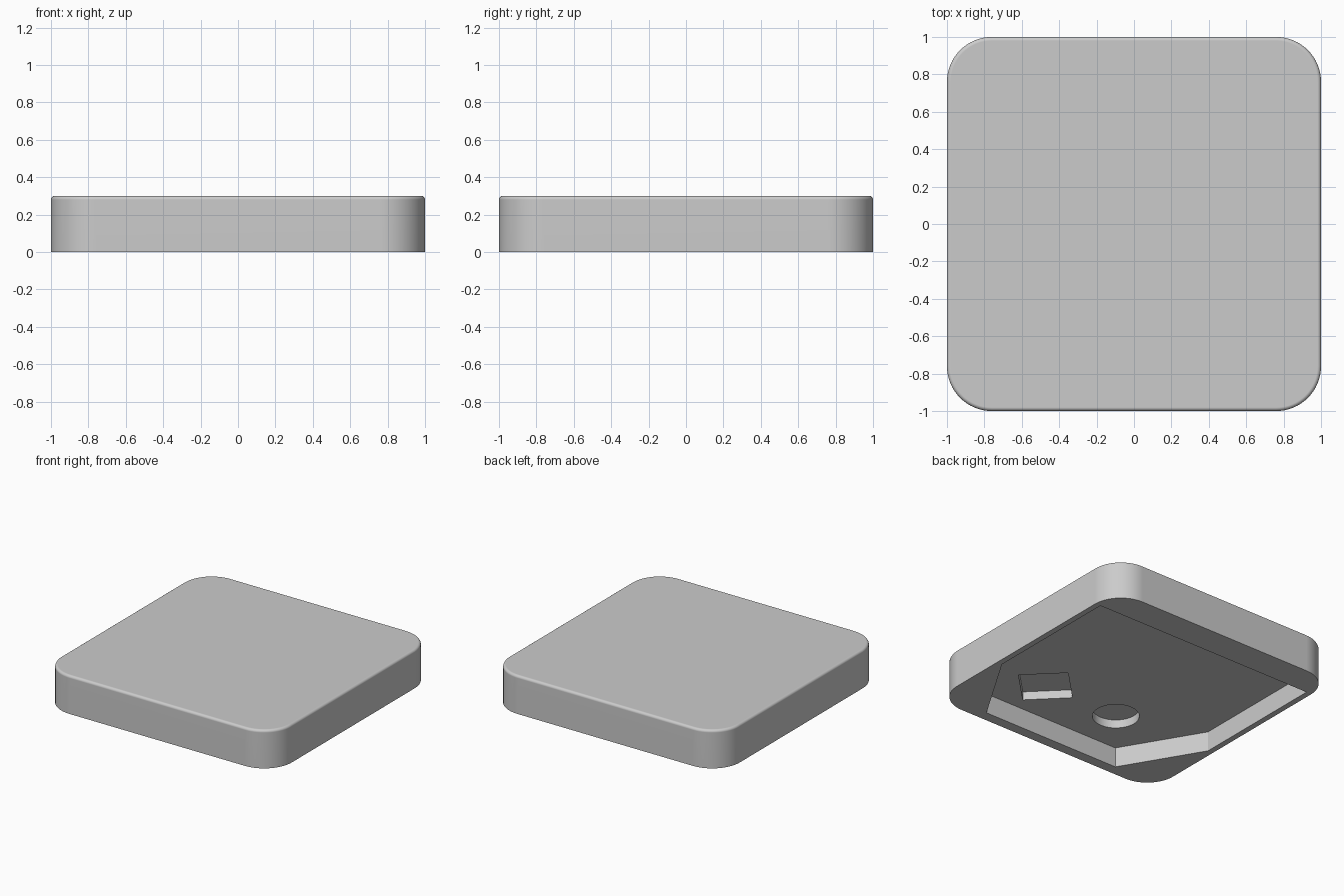
import bpy, bmesh
from math import cos, sin, pi, radians

if "Cube" in bpy.data.objects:
    bpy.data.objects.remove(bpy.data.objects["Cube"], do_unlink=True)

grey = bpy.data.materials.new("light grey")
grey.use_nodes = True
COLOUR = (0.6, 0.6, 0.6, 1)
grey.diffuse_color = COLOUR
grey.node_tree.nodes["Principled BSDF"].inputs["Base Color"].default_value = COLOUR


def arc(cx, cy, r, start, sweep, steps):
    return [(cx + r * cos(start + sweep * i / steps),
             cy + r * sin(start + sweep * i / steps)) for i in range(steps + 1)]


def prism(name, outline, z0, z1, bevel=0):
    """Extrude an outline from z0 to z1, optionally rounding the top rim."""
    bm = bmesh.new()
    base = bm.faces.new([bm.verts.new((x, y, z0)) for x, y in outline])
    top = bmesh.ops.extrude_face_region(bm, geom=[base], use_keep_orig=True)["geom"]
    verts = [g for g in top if isinstance(g, bmesh.types.BMVert)]
    bmesh.ops.translate(bm, verts=verts, vec=(0, 0, z1 - z0))
    bmesh.ops.recalc_face_normals(bm, faces=bm.faces[:])
    if bevel:
        rim = [e for e in bm.edges if all(v.co.z > z1 - 1e-5 for v in e.verts)]
        bmesh.ops.bevel(bm, geom=rim, offset=bevel, segments=4, profile=0.5,
                        affect='EDGES')
    mesh = bpy.data.meshes.new(name)
    bm.to_mesh(mesh)
    bm.free()
    mesh.materials.append(grey)
    obj = bpy.data.objects.new(name, mesh)
    bpy.context.collection.objects.link(obj)
    return obj


# Rounded square slab with a softened top rim
HEIGHT, RADIUS = 0.3, 0.24
c = 1 - RADIUS
outline = []
for k, (sx, sy) in enumerate([(1, 1), (-1, 1), (-1, -1), (1, -1)]):
    outline += arc(sx * c, sy * c, RADIUS, k * pi / 2, pi / 2, 16)
slab = prism("slab", outline, 0, HEIGHT, bevel=0.02)

# Underside: six-sided recess, then a diamond and a round pocket in its ceiling
CEILING, POCKET = 0.155, 0.22
half = [(0.955, 0.767), (0.955, -0.32), (0.597, -0.918)]
hexagon = half + [(-x, y) for x, y in reversed(half)]
cutters = [
    prism("recess_cutter", hexagon, -0.1, CEILING),
    prism("diamond_pocket_cutter", arc(0.345, -0.567, 0.25, 0, 2 * pi, 4)[:-1], 0.05, POCKET),
    prism("round_pocket_cutter", arc(-0.31, -0.57, 0.167, 0, 2 * pi, 48)[:-1], 0.05, POCKET),
]

bpy.ops.object.select_all(action='DESELECT')
slab.select_set(True)
bpy.context.view_layer.objects.active = slab
for cutter in cutters:
    cutter.hide_render = True
    cut = slab.modifiers.new(cutter.name, 'BOOLEAN')
    cut.operation = 'DIFFERENCE'
    cut.solver = 'EXACT'
    cut.object = cutter
    bpy.ops.object.modifier_apply(modifier=cut.name)
    bpy.data.objects.remove(cutter, do_unlink=True)

# Smooth rounded sides, crisp recess edges, flat top
bpy.ops.object.shade_smooth_by_angle(angle=radians(30))
weighted = slab.modifiers.new("flat_faces", 'WEIGHTED_NORMAL')
weighted.keep_sharp = True
